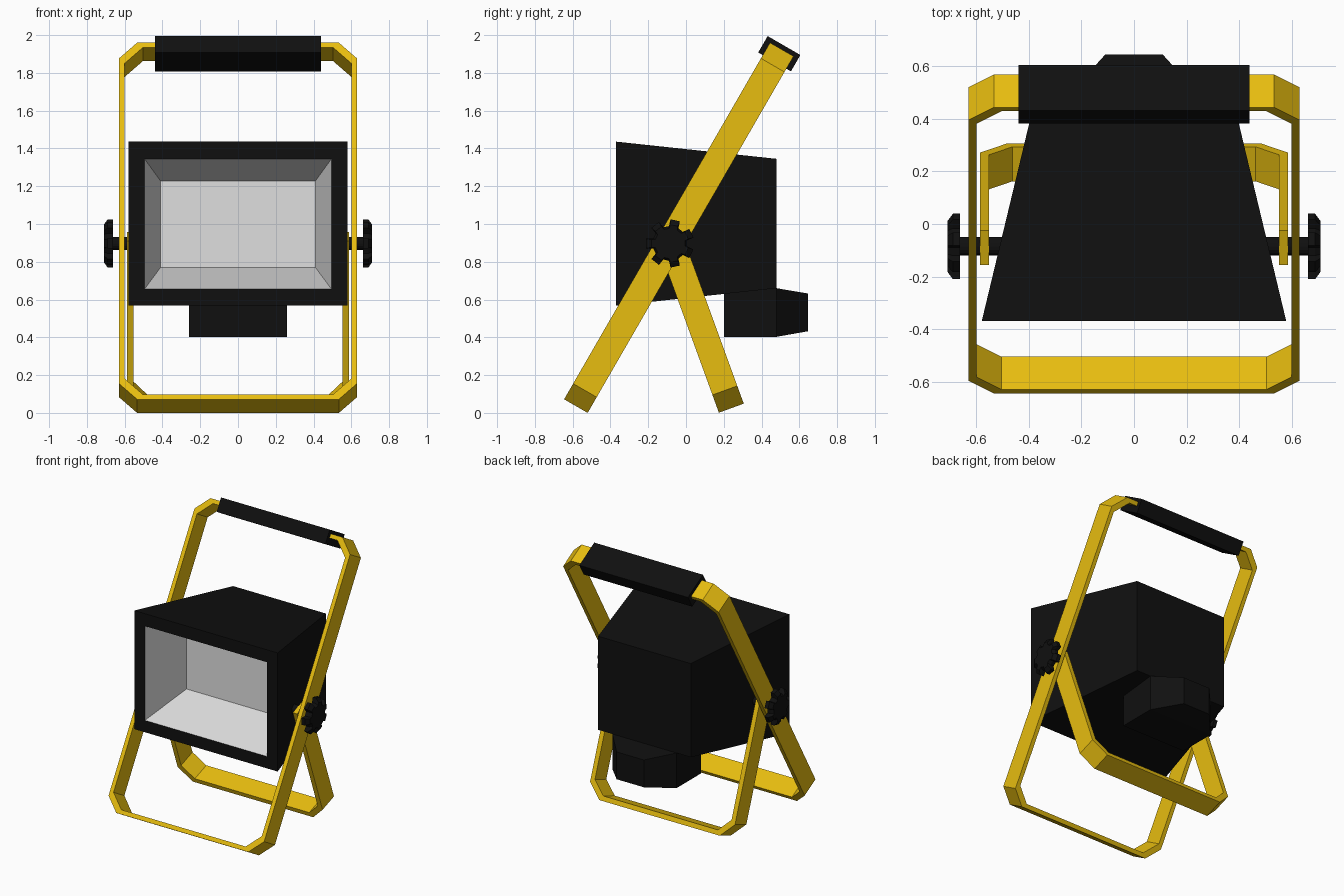
import bpy, bmesh, math
from mathutils import Vector

if "Cube" in bpy.data.objects:
    bpy.data.objects.remove(bpy.data.objects["Cube"])


def material(name, rgb):
    m = bpy.data.materials.new(name)
    m.diffuse_color = (*rgb, 1)
    m.use_nodes = True
    m.node_tree.nodes["Principled BSDF"].inputs["Base Color"].default_value = m.diffuse_color
    return m


BLACK = material("black", (0.005, 0.005, 0.005))
YELLOW = material("yellow", (0.80, 0.51, 0.005))
GREY = material("light grey", (0.74, 0.74, 0.74))


def make(name, verts, faces, *mats):
    bm = bmesh.new()
    vs = [bm.verts.new(v) for v in verts]
    for f in faces:
        bm.faces.new([vs[i] for i in f])
    bmesh.ops.recalc_face_normals(bm, faces=bm.faces)
    me = bpy.data.meshes.new(name)
    bm.to_mesh(me)
    bm.free()
    for m in mats:
        me.materials.append(m)
    ob = bpy.data.objects.new(name, me)
    bpy.context.collection.objects.link(ob)
    return ob


def loft(name, rings, mat, caps=True):
    n = len(rings[0])
    verts = [v for r in rings for v in r]
    faces = [(k * n + i, k * n + (i + 1) % n, (k + 1) * n + (i + 1) % n, (k + 1) * n + i)
             for k in range(len(rings) - 1) for i in range(n)]
    if caps:
        faces += [tuple(range(n)), tuple(range(len(verts) - n, len(verts)))]
    return make(name, verts, faces, mat)


def rect(w, y, z0, z1):
    return [(-w, y, z0), (w, y, z0), (w, y, z1), (-w, y, z1)]


def strap(name, outer, inner, origin, angle, width, closed):
    """Flat bar bent along a path in a tilted plane (x, distance along the slope)."""
    u = Vector((0, math.cos(angle), math.sin(angle)))
    n = Vector((0, math.sin(angle), -math.cos(angle))) * width / 2
    rings = []
    for o, i in zip(outer, inner):
        a, b = [origin + Vector((p[0], 0, 0)) + u * p[1] for p in (o, i)]
        rings.append([a - n, a + n, b + n, b - n])
    if closed:
        rings.append(rings[0])
    ob = loft(name, rings, YELLOW, not closed)
    if closed:
        bm = bmesh.new()
        bm.from_mesh(ob.data)
        bmesh.ops.remove_doubles(bm, verts=bm.verts, dist=1e-5)
        bmesh.ops.recalc_face_normals(bm, faces=bm.faces)
        bm.to_mesh(ob.data)
        bm.free()
    return ob


def octagon(w, t0, t1, c):
    return [(w, t0 + c), (w, t1 - c), (w - c, t1), (c - w, t1),
            (-w, t1 - c), (-w, t0 + c), (c - w, t0), (w - c, t0)]


def u_path(w, t0, t1, c):
    return [(w, t1), (w, t0 + c), (w - c, t0), (c - w, t0), (-w, t0 + c), (-w, t1)]


# Tilted carrying frame and folding rear leg
A = math.radians(60)
FOOT = Vector((0, -0.583, 0.036))
strap("main_frame", octagon(0.63, 0, 2.18, 0.096), octagon(0.60, 0.03, 2.15, 0.096),
      FOOT, A, 0.144, True)
strap("rear_leg", u_path(0.587, 0, 0.968, 0.1), u_path(0.553, 0.034, 0.968, 0.09),
      Vector((0, 0.24, 0.025)), math.radians(110), 0.14, False)

# Handle grip
u = Vector((0, math.cos(A), math.sin(A)))
n = Vector((0, math.sin(A), -math.cos(A)))
rings = []
for x in (-0.44, 0.44):
    c = FOOT + u * 2.154 + Vector((x, 0, 0))
    rings.append([c + u * a * 0.05 + n * b * 0.1 for a, b in ((-1, -1), (1, -1), (1, 1), (-1, 1))])
loft("handle_grip", rings, BLACK)

# Lamp housing: tapered shell whose front rim leads into the reflector recess
rings = [rect(0.376, 0.48, 0.66, 1.345), rect(0.58, -0.37, 0.568, 1.436),
         rect(0.495, -0.37, 0.655, 1.345), rect(0.41, -0.01, 0.77, 1.228)]
housing = loft("lamp_housing", rings, BLACK)
housing.data.materials.append(GREY)
for p in housing.data.polygons:
    if -0.3 < p.center.y < 0.0:
        if abs(p.center.x) < 0.47 and 0.69 < p.center.z < 1.31:
            p.material_index = 1

# Wiring box under the back of the housing
loft("wiring_box", [rect(0.26, 0.2, 0.403, 0.64), rect(0.26, 0.48, 0.403, 0.66),
                    rect(0.11, 0.645, 0.432, 0.632)], BLACK)

# Pivot bolts and seven-lobed clamping knobs
PY, PZ = -0.085, 0.897


def circle(x, r, count=16):
    return [(x, PY + r * math.cos(2 * math.pi * i / count),
             PZ + r * math.sin(2 * math.pi * i / count)) for i in range(count)]


def star(x, r_out, r_in):
    pts = []
    for k in range(7):
        mid = math.pi + 2 * math.pi * k / 7
        for off, r in ((-0.28, r_in), (-0.2, r_out), (0.2, r_out), (0.28, r_in)):
            pts.append((x, PY + r * math.cos(mid + off), PZ + r * math.sin(mid + off)))
    return pts


for side, s in (("left", -1), ("right", 1)):
    loft(side + "_pivot_bolt", [circle(s * 0.48, 0.035), circle(s * 0.67, 0.035)], BLACK)
    loft(side + "_knob", [star(s * 0.663, 0.128, 0.092), star(s * 0.69, 0.128, 0.092),
                          star(s * 0.71, 0.1, 0.08)], BLACK)
